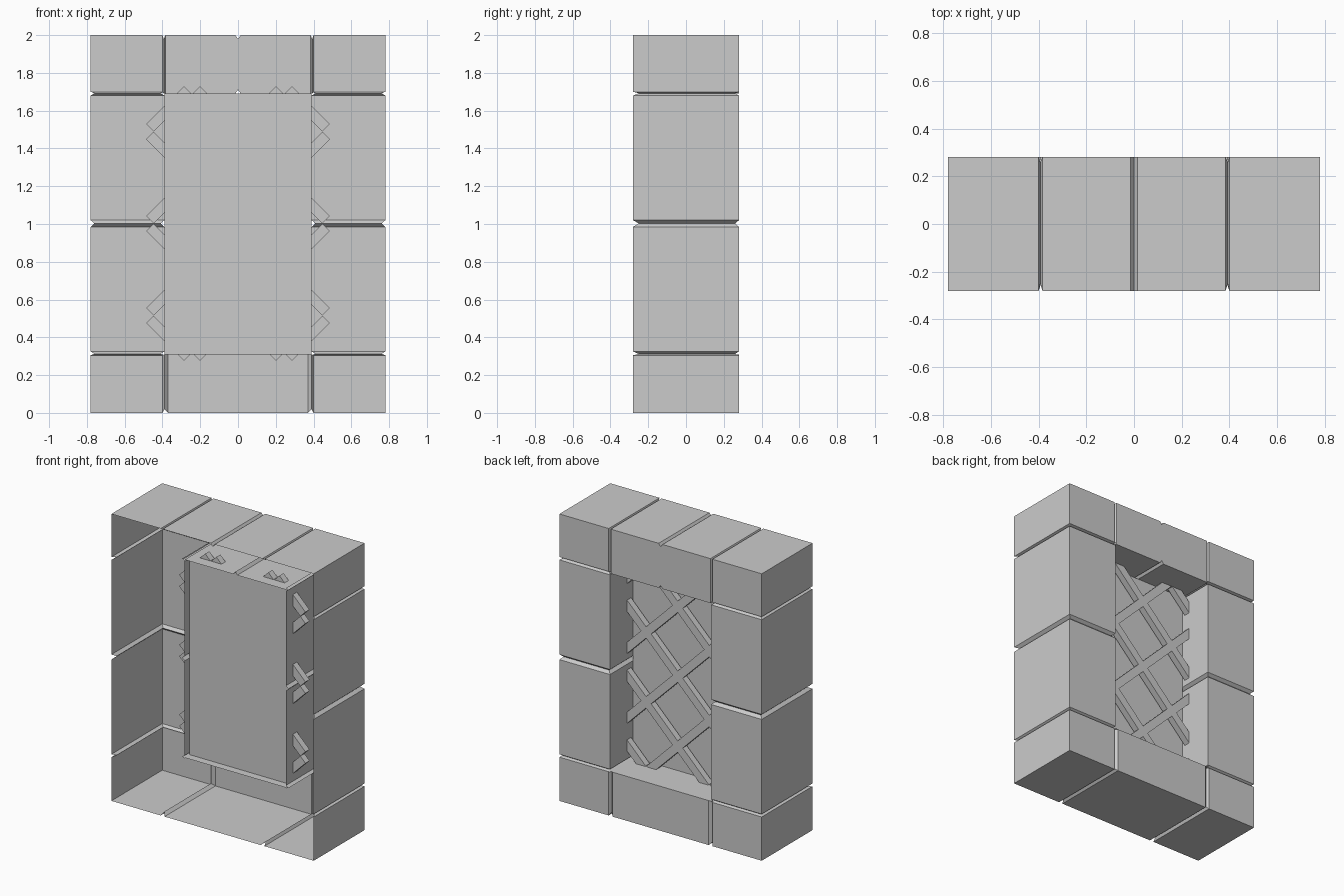
import bpy, bmesh
from math import pi, sqrt
from mathutils import Matrix, Vector

if "Cube" in bpy.data.objects:
    bpy.data.objects.remove(bpy.data.objects["Cube"])

W, D, H = 0.78, 0.28, 2.0        # half width, half depth, height
OX, Z0, Z1 = 0.39, 0.31, 1.69    # window opening
JAMB, PANEL, G = -0.03, 0.025, 0.02  # reveal edge, panel plane, groove depth


def finish(name, bm):
    me = bpy.data.meshes.new(name)
    bm.to_mesh(me)
    bm.free()
    ob = bpy.data.objects.new(name, me)
    bpy.context.collection.objects.link(ob)
    return ob


def loft(name, rings, outward):
    """Skin open polylines; outward is the direction the first face must look."""
    bm = bmesh.new()
    vs = [[bm.verts.new(p) for p in r] for r in rings]
    for a, b in zip(vs, vs[1:]):
        for i in range(len(a) - 1):
            bm.faces.new((a[i], a[i + 1], b[i + 1], b[i]))
    bm.normal_update()
    bm.faces.ensure_lookup_table()
    if bm.faces[0].normal.dot(Vector(outward)) < 0:
        bmesh.ops.reverse_faces(bm, faces=bm.faces[:])
    return finish(name, bm)


# Side posts: open-backed shells with V-grooves between the stones
levels = [(0.305, 0), (0.312, G), (0.325, 0), (0.985, 0), (1.003, G),
          (1.02, 0), (1.68, 0), (1.692, G), (1.70, 0)]
for s, side in ((-1, "left"), (1, "right")):
    rings = []
    for z, d in levels:
        rings.append([(s * (W - d), -D + 1.5 * d, z), (s * (W - d), D - d, z),
                      (s * (OX + d), D - d, z), (s * (OX + d), JAMB, z)])
    loft(side + "_post", rings, (s, 0, 0))

# Lintel and sill with corner stones: top/bottom and outer faces
sill = [(W, 0), (0.40, 0), (0.39, G), (0.37, 0)]
lintel = [(W, 0), (0.40, 0), (0.393, G), (0.384, 0), (0.015, 0)]
for name, half, zo, zi, s in (("sill", sill, 0, Z0, 1), ("lintel", lintel, H, Z1, -1)):
    stations = [(-x, d) for x, d in half]
    if name == "lintel":
        stations.append((0, None))       # small crease over the middle
    stations += [(x, d) for x, d in reversed(half)]
    rings = []
    for x, d in stations:
        if d is None:
            rings.append([(x, -D, zo - G), (x, D, zo - G), (x, D, zi + G)])
            continue
        inner = zi if abs(x) < 0.395 else (0.305 if s > 0 else 1.70)
        rings.append([(x, -D + 1.5 * d, zo + s * d), (x, D - d, zo + s * d),
                      (x, D - d, inner)])
    loft(name, rings, (0, 0, -s))
    # Outer ends of the corner stones
    end = 0.305 if s > 0 else 1.70
    for e, side in ((-1, "left"), (1, "right")):
        loft(f"{name}_{side}_end", [[(e * W, -D, zo), (e * W, D, zo)],
                                    [(e * W, -D, end), (e * W, D, end)]], (e, 0, 0))
    # Reveal surface facing the opening
    xs = [(-OX, 0), (OX, 0)]
    if name == "lintel":
        xs[1:1] = [(-0.015, 0), (0, G), (0.015, 0)]
    loft(name + "_reveal", [[(x, JAMB, zi + d), (x, D, zi + d)] for x, d in xs], (0, 0, s))

# Window panel
loft("window_panel", [[(-OX, PANEL, Z0), (OX, PANEL, Z0)],
                      [(-OX, PANEL, Z1), (OX, PANEL, Z1)]], (0, 1, 0))

# Diagonal lattice bars, ends running into the stone
bm = bmesh.new()
for s in (-1, 1):
    for k in range(-2, 3):
        c = 1.0025 + k * 0.487
        x0, x1 = max(-0.467, 0.295 - c), min(0.467, 1.71 - c)
        xm = (x0 + x1) / 2
        m = (Matrix.Translation((s * xm, 0.07, c + xm))
             @ Matrix.Rotation(-s * pi / 4, 4, 'Y')
             @ Matrix.Diagonal(((x1 - x0) * sqrt(2), 0.045, 0.056, 1)))
        bmesh.ops.create_cube(bm, size=1, matrix=m)
finish("lattice", bm)
